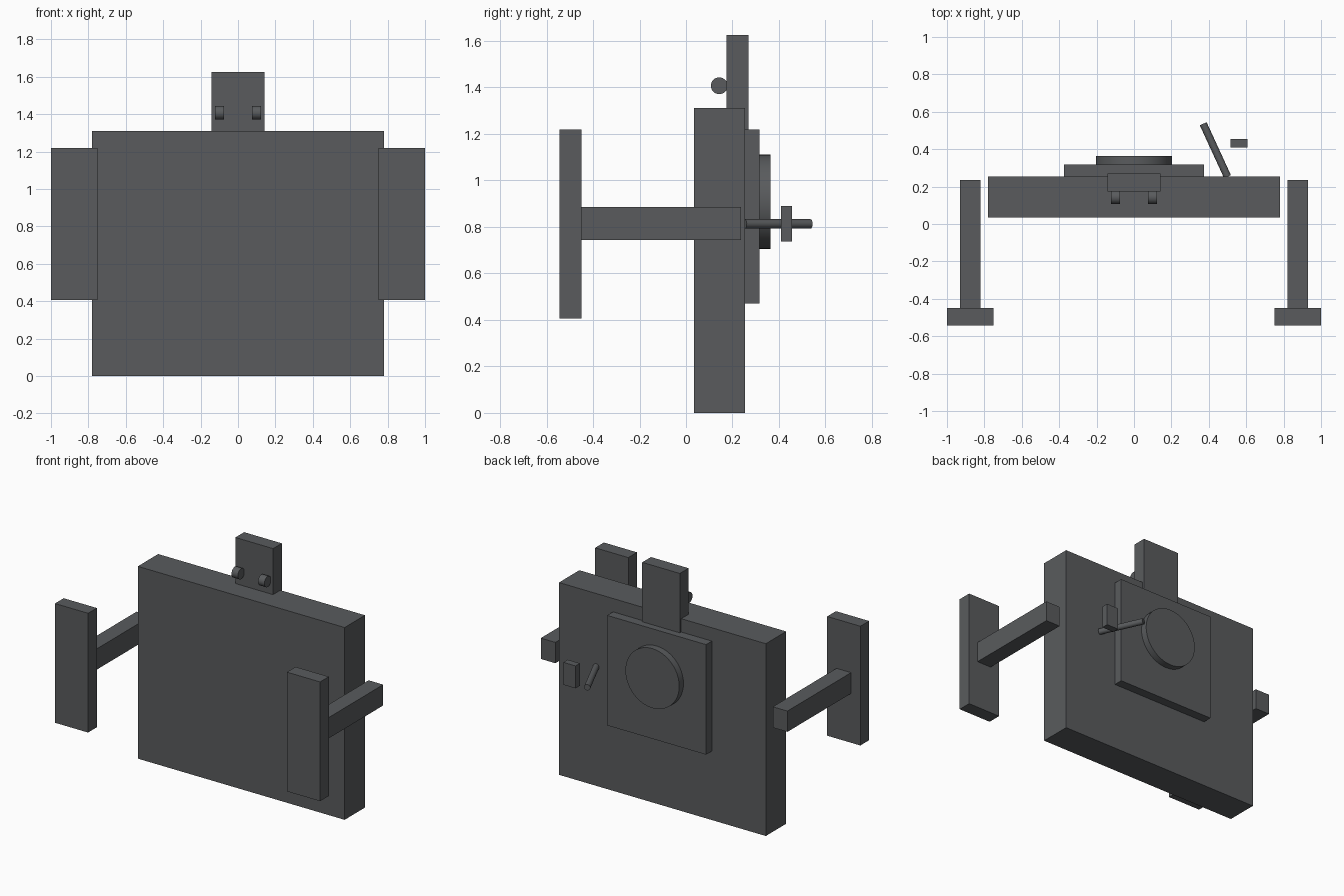
import bpy
from mathutils import Vector

if "Cube" in bpy.data.objects:
    bpy.data.objects.remove(bpy.data.objects["Cube"])

# Dark grey finish shared by every part
dark = bpy.data.materials.new("dark_grey")
dark.diffuse_color = (0.1, 0.105, 0.11, 1)
dark.use_nodes = True
dark.node_tree.nodes["Principled BSDF"].inputs["Base Color"].default_value = dark.diffuse_color


def box(name, x, y, z):
    """Box from (min, max) ranges on each axis."""
    lo, hi = Vector((x[0], y[0], z[0])), Vector((x[1], y[1], z[1]))
    bpy.ops.mesh.primitive_cube_add(size=1, location=(lo + hi) / 2)
    ob = bpy.context.object
    ob.name = name
    ob.scale = hi - lo
    bpy.ops.object.transform_apply(location=False, rotation=False, scale=True)
    ob.data.materials.append(dark)
    return ob


def rod(name, a, b, radius, sides=32):
    """Capped cylinder running from point a to point b."""
    a, b = Vector(a), Vector(b)
    bpy.ops.mesh.primitive_cylinder_add(vertices=sides, radius=radius, depth=(b - a).length,
                                        location=(a + b) / 2)
    ob = bpy.context.object
    ob.name = name
    ob.rotation_euler = (b - a).to_track_quat('Z', 'Y').to_euler()
    bpy.ops.object.shade_smooth_by_angle()
    ob.data.materials.append(dark)
    return ob


# Main slab and head block
box("body", (-0.78, 0.78), (0.035, 0.254), (0, 1.311))
box("head", (-0.142, 0.142), (0.175, 0.269), (1.2, 1.625))

# Mirrored eyes, side bars and front paddles
for s, side in ((-1, "left"), (1, "right")):
    rod(f"{side}_eye", (s * 0.076, 0.143, 1.407), (s * 0.124, 0.143, 1.407), 0.036)
    box(f"{side}_arm", sorted((s * 0.82, s * 0.93)), (-0.452, 0.236), (0.743, 0.885))
    box(f"{side}_paddle", sorted((s * 0.75, s * 1.0)), (-0.544, -0.45), (0.407, 1.22))

# Back panel with round cover
box("back_panel", (-0.373, 0.373), (0.25, 0.317), (0.47, 1.22))
rod("round_cover", (0, 0.3, 0.908), (0, 0.363, 0.908), 0.203, 48)

# Slanted lever and the small block beside it
rod("lever", (0.5, 0.253, 0.813), (0.37, 0.536, 0.813), 0.02)
box("lever_block", (0.515, 0.606), (0.408, 0.455), (0.737, 0.89))
